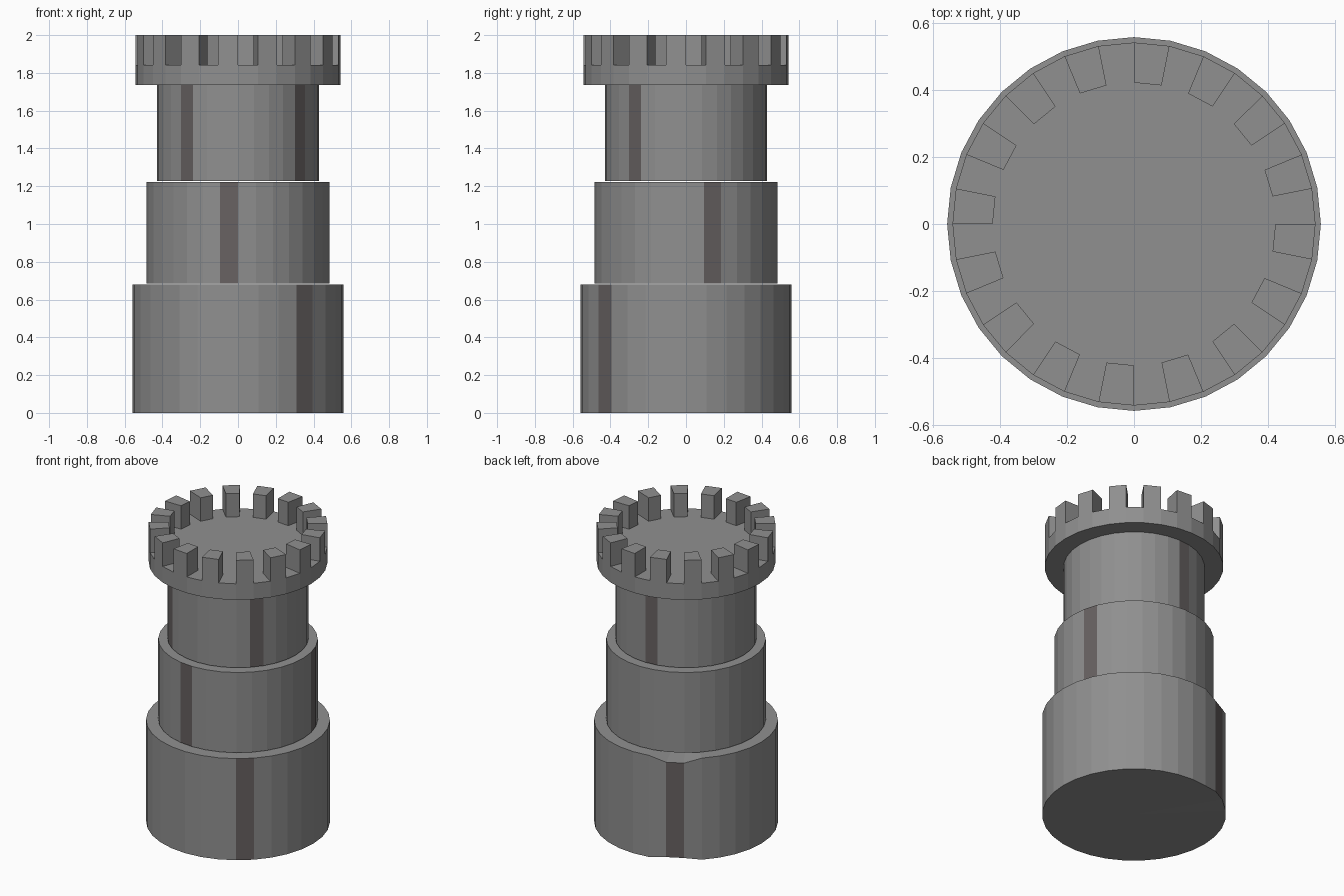
import bpy, bmesh
from math import cos, sin, tau

if "Cube" in bpy.data.objects:
    bpy.data.objects.remove(bpy.data.objects["Cube"])

SIDES = 32


def material(name, rgb):
    m = bpy.data.materials.new(name)
    m.diffuse_color = (*rgb, 1)
    m.use_nodes = True
    m.node_tree.nodes["Principled BSDF"].inputs["Base Color"].default_value = m.diffuse_color
    return m


STONE = material("dark_stone", (0.277, 0.277, 0.277))
STRIP = material("dark_strip", (0.135, 0.12, 0.12))


def ring(bm, r, z):
    return [bm.verts.new((r * cos(tau * k / SIDES), r * sin(tau * k / SIDES), z))
            for k in range(SIDES)]


def bridge(bm, a, b):
    return [bm.faces.new((a[k], a[(k + 1) % SIDES], b[(k + 1) % SIDES], b[k]))
            for k in range(SIDES)]


def finish(bm, name):
    bmesh.ops.recalc_face_normals(bm, faces=bm.faces[:])
    me = bpy.data.meshes.new(name)
    bm.to_mesh(me)
    bm.free()
    me.materials.append(STONE)
    me.materials.append(STRIP)
    ob = bpy.data.objects.new(name, me)
    bpy.context.collection.objects.link(ob)
    return ob


def drum(name, r, z0, z1, strips, dented=()):
    bm = bmesh.new()
    low, high = ring(bm, r, z0), ring(bm, r, z1)
    walls = bridge(bm, low, high)
    for k in strips:
        walls[k].material_index = 1
    # caps fan out from a centre point so dented rims stay well formed
    for rim, z in ((low, z0), (high, z1)):
        c = bm.verts.new((0, 0, z))
        for k in range(SIDES):
            bm.faces.new((c, rim[k], rim[(k + 1) % SIDES]))
    for k in dented:
        low[k].co.z += 0.015
        high[k].co.z -= 0.03
    return finish(bm, name)


# Stepped tower shaft with dark strips; the base rim is chipped at the back left
drum("tower_base", 0.558, 0.0, 0.68, strips=(10, 27), dented=(10, 11))
drum("tower_middle", 0.484, 0.685, 1.222, strips=(1, 23))
drum("tower_upper", 0.428, 1.228, 1.735, strips=(8, 20, 28))

# Crown: floor disc with every second rim segment raised into a merlon
bm = bmesh.new()
low, high, inner = ring(bm, 0.542, 1.735), ring(bm, 0.542, 1.843), ring(bm, 0.422, 1.843)
bm.faces.new(low)
bridge(bm, low, high)
rim = bridge(bm, high, inner)
bm.faces.new(inner)
for f in rim[1::2]:
    base = list(f.verts)
    bm.faces.remove(f)
    top = [bm.verts.new((v.co.x, v.co.y, 2.0)) for v in base]
    bm.faces.new(top)
    for i in range(4):
        j = (i + 1) % 4
        bm.faces.new((base[i], base[j], top[j], top[i]))
finish(bm, "crown")
